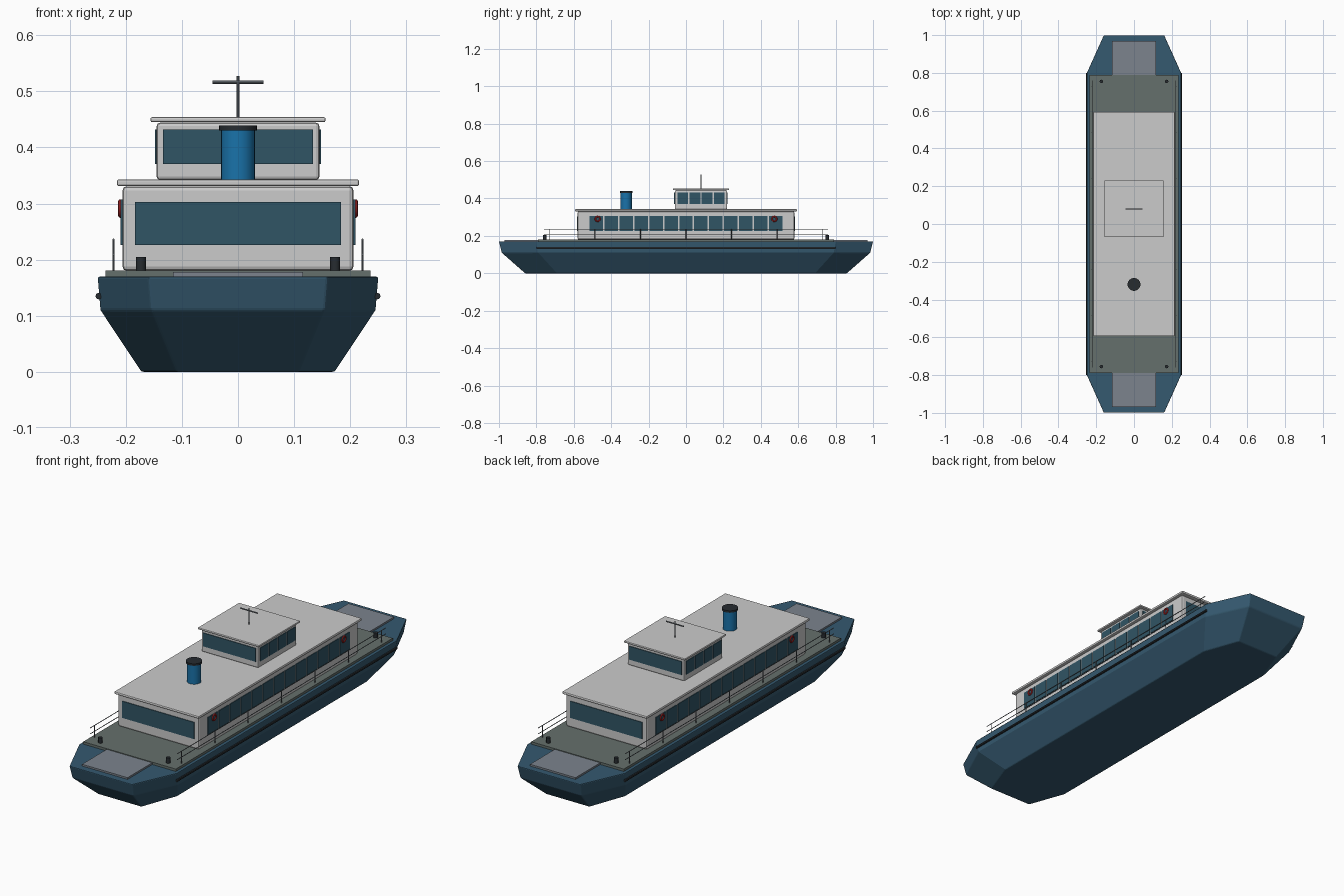
import bpy, bmesh, math
from mathutils import Vector

if "Cube" in bpy.data.objects:
    bpy.data.objects.remove(bpy.data.objects["Cube"])


def mat(name, rgb):
    m = bpy.data.materials.new(name)
    m.diffuse_color = (*rgb, 1)
    m.use_nodes = True
    m.node_tree.nodes["Principled BSDF"].inputs["Base Color"].default_value = m.diffuse_color
    return m


NAVY = mat("navy", (0.035, 0.10, 0.16))
DECK = mat("deck_green", (0.13, 0.16, 0.15))
RAMP = mat("ramp_grey", (0.20, 0.23, 0.27))
WHITE = mat("white", (0.62, 0.64, 0.65))
GLASS = mat("glass", (0.03, 0.09, 0.13))
BLACK = mat("black", (0.02, 0.025, 0.03))
BLUE = mat("blue", (0.01, 0.17, 0.40))
RED = mat("red", (0.45, 0.02, 0.02))
STEEL = mat("steel", (0.15, 0.17, 0.19))


def bevel(ob, width, segments=2):
    b = ob.modifiers.new("bevel", 'BEVEL')
    b.width, b.segments = width, segments


def box(name, x, y, z, m, bev=0):
    """Box from (min, max) ranges."""
    bpy.ops.mesh.primitive_cube_add(size=1, location=[sum(r) / 2 for r in (x, y, z)])
    ob = bpy.context.object
    ob.name = name
    ob.scale = [r[1] - r[0] for r in (x, y, z)]
    bpy.ops.object.transform_apply(location=False, rotation=False, scale=True)
    ob.data.materials.append(m)
    if bev:
        bevel(ob, bev)
    return ob


def rod(name, a, b, r, m, sides=8):
    """Cylinder between two points."""
    a, b = Vector(a), Vector(b)
    bpy.ops.mesh.primitive_cylinder_add(vertices=sides, radius=r, depth=(b - a).length,
                                        location=(a + b) / 2)
    ob = bpy.context.object
    ob.name = name
    ob.rotation_euler = (b - a).to_track_quat('Z', 'Y').to_euler()
    ob.data.materials.append(m)
    bpy.ops.object.shade_smooth_by_angle()
    return ob


# Hull: octagonal sections (half width, shoulder y, end half width, end y, z)
bm = bmesh.new()
rings = []
for w, s, e, l, z in [(0.172, 0.69, 0.11, 0.86, 0), (0.245, 0.79, 0.155, 0.985, 0.11),
                      (0.25, 0.80, 0.16, 1.0, 0.17)]:
    pts = [(w, -s), (w, s), (e, l), (-e, l), (-w, s), (-w, -s), (-e, -l), (e, -l)]
    rings.append([bm.verts.new((x, y, z)) for x, y in pts])
for lo, hi in zip(rings, rings[1:]):
    for i in range(8):
        j = (i + 1) % 8
        bm.faces.new((lo[i], lo[j], hi[j], hi[i]))
bm.faces.new(rings[0][::-1])
bm.faces.new(rings[-1])
me = bpy.data.meshes.new("hull")
bm.to_mesh(me)
bm.free()
hull = bpy.data.objects.new("hull", me)
bpy.context.collection.objects.link(hull)
me.materials.append(NAVY)
bevel(hull, 0.004)

# Deck and end ramps
box("deck", (-0.236, 0.236), (-0.79, 0.79), (0.165, 0.181), DECK)
for s in (-1, 1):
    box("ramp", (-0.116, 0.116), sorted((s * 0.78, s * 0.97)), (0.165, 0.178), RAMP)

# Passenger cabin and roof
box("cabin", (-0.206, 0.206), (-0.58, 0.58), (0.18, 0.331), WHITE, 0.008)
box("cabin_roof", (-0.216, 0.216), (-0.594, 0.594), (0.331, 0.343), WHITE, 0.004)

# Wheelhouse and roof
box("wheelhouse", (-0.145, 0.145), (-0.06, 0.22), (0.342, 0.444), WHITE, 0.006)
box("wheelhouse_roof", (-0.156, 0.156), (-0.07, 0.23), (0.445, 0.454), WHITE, 0.003)

# End windows
for s in (-1, 1):
    c = s * 0.58
    box("cabin_end_window", (-0.184, 0.184), (c - 0.003, c + 0.003), (0.226, 0.303), GLASS)
    c = 0.08 + s * 0.14
    box("wheelhouse_end_window", (-0.134, 0.134), (c - 0.003, c + 0.003), (0.37, 0.432), GLASS)

for s in (-1, 1):
    # Side windows
    for i in range(13):
        y = (i - 6) * 0.08
        box("cabin_side_window", (s * 0.206 - 0.003, s * 0.206 + 0.003), (y - 0.036, y + 0.036),
            (0.226, 0.307), GLASS)
    for i in range(4):
        y = 0.08 + (i - 1.5) * 0.065
        box("wheelhouse_side_window", (s * 0.145 - 0.003, s * 0.145 + 0.003),
            (y - 0.029, y + 0.029), (0.37, 0.432), GLASS)
    # Rubbing strake
    rod("rubbing_strake", (s * 0.248, -0.8, 0.135), (s * 0.248, 0.8, 0.135), 0.006, BLACK)
    # Railing
    for z in (0.209, 0.236):
        rod("rail", (s * 0.222, -0.76, z), (s * 0.222, 0.76, z), 0.0017, STEEL, 6)
    for i in range(7):
        y = (i - 3) * 0.243
        rod("rail_post", (s * 0.222, y, 0.178), (s * 0.222, y, 0.237), 0.002, STEEL, 6)
    for t in (-1, 1):
        # Bollards and life rings
        rod("bollard", (s * 0.173, t * 0.755, 0.178), (s * 0.173, t * 0.755, 0.205), 0.009, BLACK, 12)
        bpy.ops.mesh.primitive_torus_add(major_radius=0.0125, minor_radius=0.0042,
                                         major_segments=20, minor_segments=8,
                                         location=(s * 0.2095, t * 0.472, 0.291),
                                         rotation=(0, math.pi / 2, 0))
        ring = bpy.context.object
        ring.name = "life_ring"
        ring.data.materials.append(RED)
        bpy.ops.object.shade_smooth_by_angle()

# Funnel
rod("funnel", (0, -0.32, 0.34), (0, -0.32, 0.431), 0.03, BLUE, 24)
rod("funnel_cap", (0, -0.32, 0.43), (0, -0.32, 0.439), 0.034, BLACK, 24)

# Mast with crossbar
rod("mast", (0, 0.08, 0.45), (0, 0.08, 0.527), 0.003, STEEL)
rod("mast_crossbar", (-0.045, 0.08, 0.516), (0.045, 0.08, 0.516), 0.003, STEEL)
